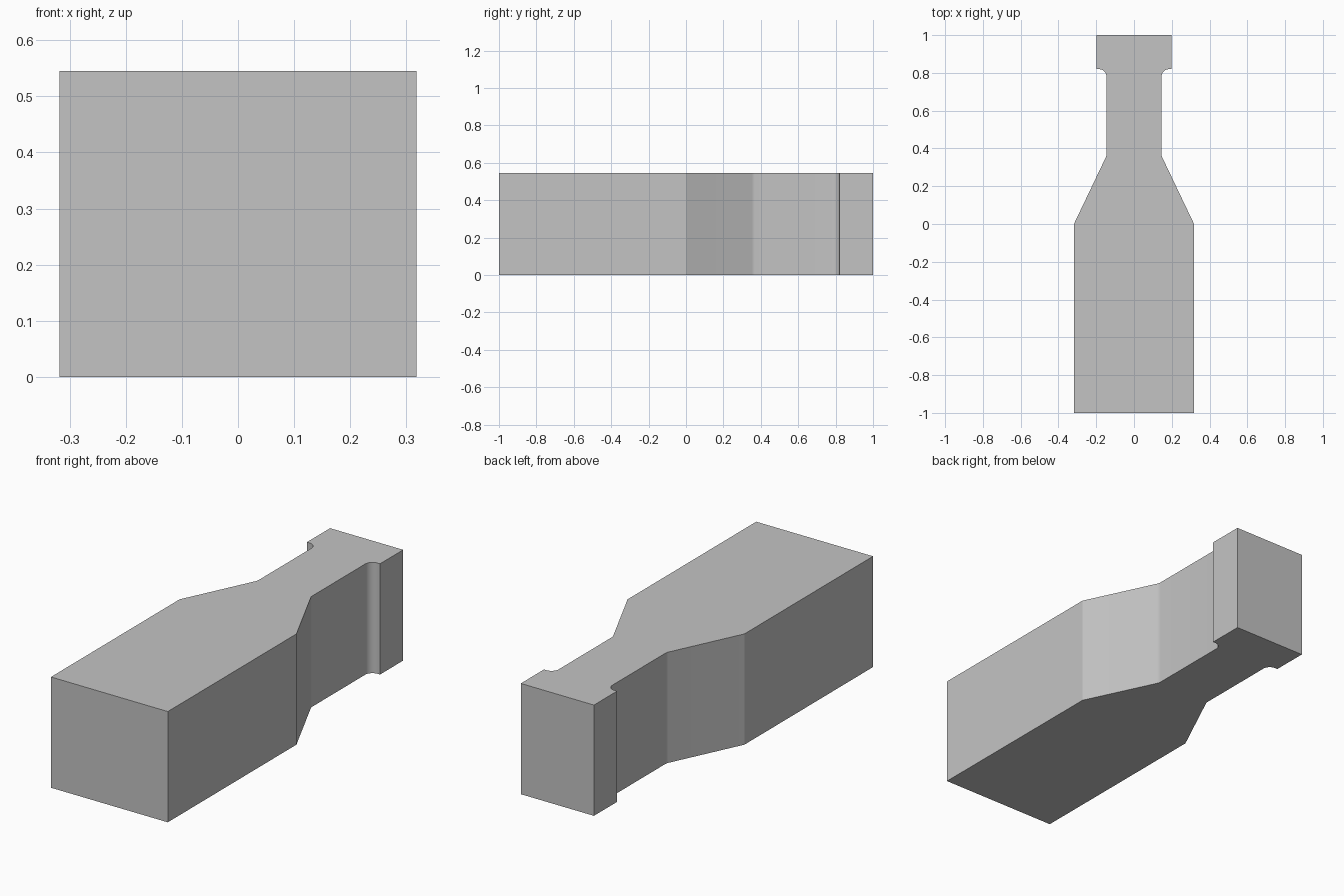
import bpy, bmesh
from math import sin, cos, pi
from mathutils import Vector

cube = bpy.data.objects.get("Cube")
if cube:
    bpy.data.objects.remove(cube, do_unlink=True)

HEIGHT = 0.545
FILLET = 0.04


def fillet(prev, corner, nxt, radius, steps):
    """Points of an arc that rounds one corner of the outline."""
    c = Vector(corner)
    a = (Vector(prev) - c).normalized()
    b = (Vector(nxt) - c).normalized()
    half = a.angle(b) / 2
    bisector = (a + b).normalized()
    centre = c + bisector * (radius / sin(half))
    side = Vector((-bisector.y, bisector.x))
    if side.dot(a) < 0:
        side = -side
    sweep = pi / 2 - half
    return [centre + radius * (side * sin(t) - bisector * cos(t))
            for t in (sweep * (1 - 2 * i / steps) for i in range(steps + 1))]


# Left half of the outline, from front to back
front, shoulder, neck = (0.318, -1), (0.318, 0), (0.146, 0.36)
root, lip, back = (0.146, 0.82), (0.199, 0.82), (0.199, 1)
half = [Vector(front), Vector(shoulder)]
half += fillet(shoulder, neck, root, FILLET, 4)
half += fillet(neck, root, lip, FILLET, 12)
half += [Vector(lip), Vector(back)]
outline = half + [Vector((-p.x, p.y)) for p in reversed(half)]

# Extrude the outline into a solid block
bm = bmesh.new()
base = bm.faces.new([bm.verts.new((p.x, p.y, 0)) for p in outline])
top = bmesh.ops.extrude_face_region(bm, geom=[base], use_keep_orig=True)
bmesh.ops.translate(bm, vec=(0, 0, HEIGHT),
                    verts=[v for v in top["geom"] if isinstance(v, bmesh.types.BMVert)])
bmesh.ops.recalc_face_normals(bm, faces=bm.faces)
mesh = bpy.data.meshes.new("necked_block")
bm.to_mesh(mesh)
bm.free()

block = bpy.data.objects.new("necked_block", mesh)
bpy.context.collection.objects.link(block)

# Plain grey material
grey = bpy.data.materials.new("plain_grey")
grey.use_nodes = True
colour = (0.55, 0.55, 0.55, 1)
grey.diffuse_color = colour
grey.node_tree.nodes["Principled BSDF"].inputs["Base Color"].default_value = colour
mesh.materials.append(grey)

# Smooth fillets, sharp shoulders and rims
bpy.ops.object.select_all(action='DESELECT')
block.select_set(True)
bpy.context.view_layer.objects.active = block
bpy.ops.object.shade_smooth_by_angle(angle=pi / 9)
